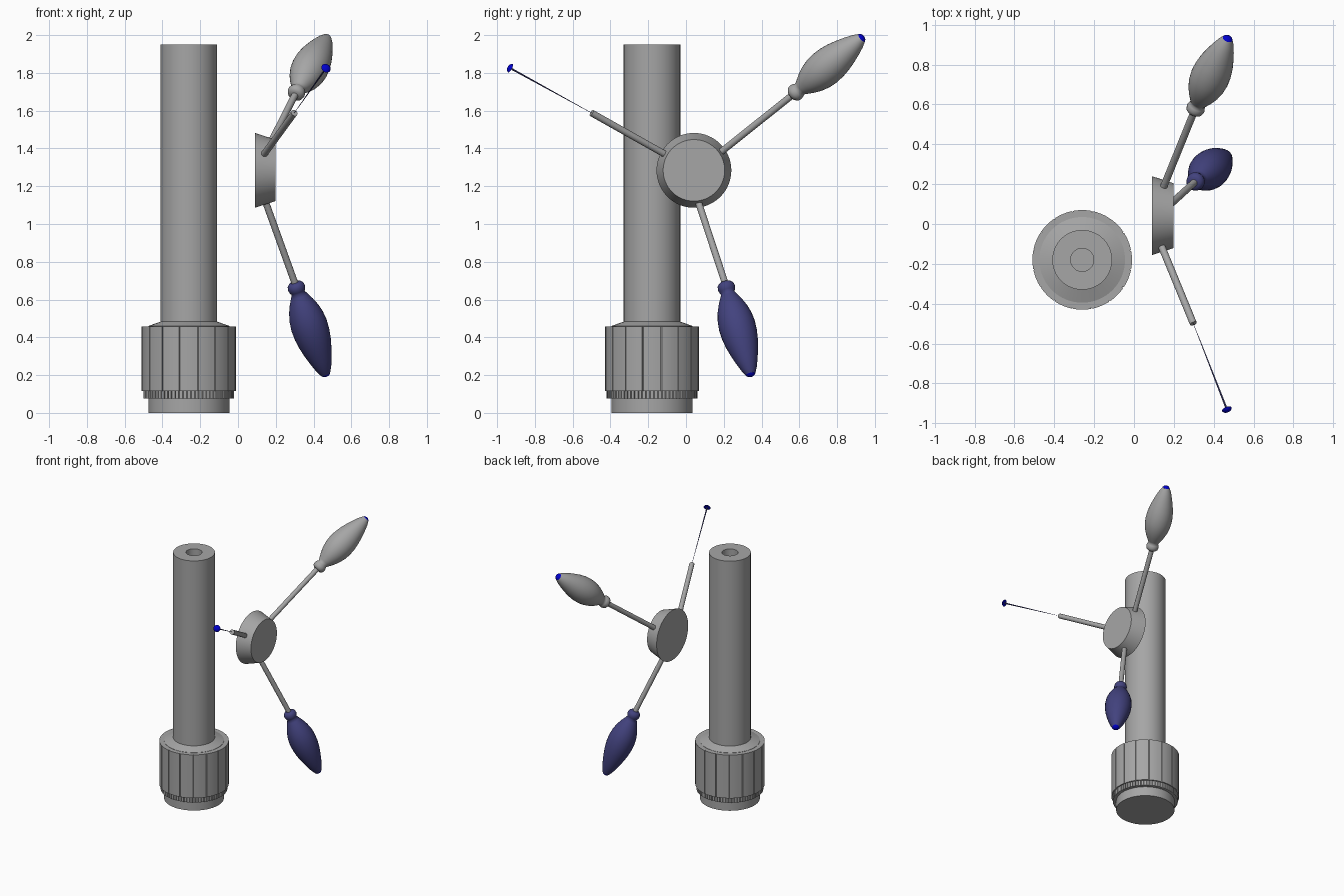
import bpy, bmesh, math
from mathutils import Vector

if "Cube" in bpy.data.objects:
    bpy.data.objects.remove(bpy.data.objects["Cube"])


def material(name, rgb):
    m = bpy.data.materials.new(name)
    m.diffuse_color = (*rgb, 1)
    m.use_nodes = True
    m.node_tree.nodes["Principled BSDF"].inputs["Base Color"].default_value = m.diffuse_color
    return m


GREY = material("grey metal", (0.38, 0.38, 0.38))
NAVY = material("navy grip", (0.055, 0.055, 0.21))
BLUE = material("bright blue", (0.0, 0.0, 0.6))


def finish(name, bm, mat, angle=35):
    bmesh.ops.recalc_face_normals(bm, faces=bm.faces)
    me = bpy.data.meshes.new(name)
    bm.to_mesh(me)
    bm.free()
    ob = bpy.data.objects.new(name, me)
    bpy.context.collection.objects.link(ob)
    me.materials.append(mat)
    bpy.ops.object.select_all(action='DESELECT')
    ob.select_set(True)
    bpy.context.view_layer.objects.active = ob
    bpy.ops.object.shade_smooth_by_angle(angle=math.radians(angle))
    return ob


def lathe(name, profile, origin, axis, mat, segs=32, angle=35):
    """Spin (radius, height) pairs about an axis through origin."""
    bm = bmesh.new()
    vs = [bm.verts.new((r, 0, h)) for r, h in profile]
    es = [bm.edges.new(p) for p in zip(vs, vs[1:])]
    bmesh.ops.spin(bm, geom=vs + es, cent=(0, 0, 0), axis=(0, 0, 1),
                   angle=2 * math.pi, steps=segs, use_duplicate=False)
    bmesh.ops.remove_doubles(bm, verts=bm.verts, dist=1e-5)
    ob = finish(name, bm, mat, angle)
    ob.location = origin
    ob.rotation_euler = Vector(axis).to_track_quat('Z', 'Y').to_euler()
    return ob


def ribbed(name, count, r_out, r_in, gap, arc, z0, z1, mat):
    """Extruded ring of ribs parted by narrow grooves."""
    bm = bmesh.new()
    step = 2 * math.pi / count
    pts = []
    for i in range(count):
        a = (i + 0.5) * step
        pts.append((r_in, a - gap * step))
        for k in range(arc + 1):
            pts.append((r_out, a + step * (gap + (1 - 2 * gap) * k / arc)))
        pts.append((r_in, a + step * (1 - gap)))
    face = bm.faces.new([bm.verts.new((CX + r * math.cos(a), CY + r * math.sin(a), z0))
                         for r, a in pts])
    ext = bmesh.ops.extrude_face_region(bm, geom=[face], use_keep_orig=True)
    for v in ext["geom"]:
        if isinstance(v, bmesh.types.BMVert):
            v.co.z = z1
    return finish(name, bm, mat)


CX, CY = -0.26, -0.18
UP = (0, 0, 1)

# Column with a bore, standing in a ribbed knob
lathe("column", [(0, 0.48), (0.058, 0.48), (0.058, 1.95), (0.15, 1.95), (0.15, 0.45)],
      (CX, CY, 0), UP, GREY, 64)
lathe("knob_base", [(0, 0), (0.215, 0), (0.215, 0.46), (0.15, 0.483)],
      (CX, CY, 0), UP, GREY, 64, 15)
ribbed("knob_teeth", 72, 0.24, 0.232, 0.12, 1, 0.075, 0.115, GREY)
ribbed("knob_grip", 16, 0.25, 0.243, 0.03, 4, 0.115, 0.458, GREY)

# Tapered hub facing sideways
lathe("hub", [(0, 0), (0.198, 0), (0.163, 0.108), (0, 0.108)],
      (0.09, 0.042, 1.284), (1, 0, 0), GREY, 64)

# Rods with grips: rod start, rod end, tip
ARMS = {
    "upper": ((0.15, 0.19, 1.385), (0.30, 0.56, 1.68), (0.47, 0.93, 1.985)),
    "front": ((0.14, -0.116, 1.372), (0.298, -0.50, 1.588), (0.466, -0.93, 1.825)),
    "lower": ((0.15, 0.069, 1.106), (0.30, 0.206, 0.69), (0.463, 0.342, 0.205)),
}
GRIP = [(0, 0), (0.03, 0), (0.043, 0.012), (0.047, 0.03), (0.042, 0.048), (0.036, 0.058),
        (0.045, 0.075), (0.064, 0.11), (0.081, 0.15), (0.093, 0.195), (0.098, 0.24),
        (0.096, 0.29), (0.088, 0.34), (0.075, 0.39), (0.059, 0.44), (0.042, 0.485),
        (0.026, 0.515)]
CAP = [(0.026, 0), (0.02, 0.008), (0.01, 0.013), (0, 0.014)]

for key, (a, b, c) in ARMS.items():
    a, b, c = Vector(a), Vector(b), Vector(c)
    rod = (b - a).normalized()
    a -= rod * 0.04
    length = (b - a).length
    lathe(key + "_rod", [(0, 0), (0.018, 0), (0.018, length), (0, length)], a, rod, GREY, 20)
    out = (c - b).normalized()
    reach = (c - b).length
    if key == "front":
        # bare needle in place of a grip
        lathe("front_needle", [(0, 0), (0.001, 0), (0.005, reach), (0, reach)],
              b, out, NAVY, 10)
        lathe("front_cap", [(0, 0)] + CAP, c, out, BLUE, 20, 60)
    else:
        s = reach / 0.515
        lathe(key + "_grip", [(r, h * s) for r, h in GRIP], b, out,
              GREY if key == "upper" else NAVY, 32, 60)
        lathe(key + "_cap", CAP, c, out, BLUE, 20, 60)
